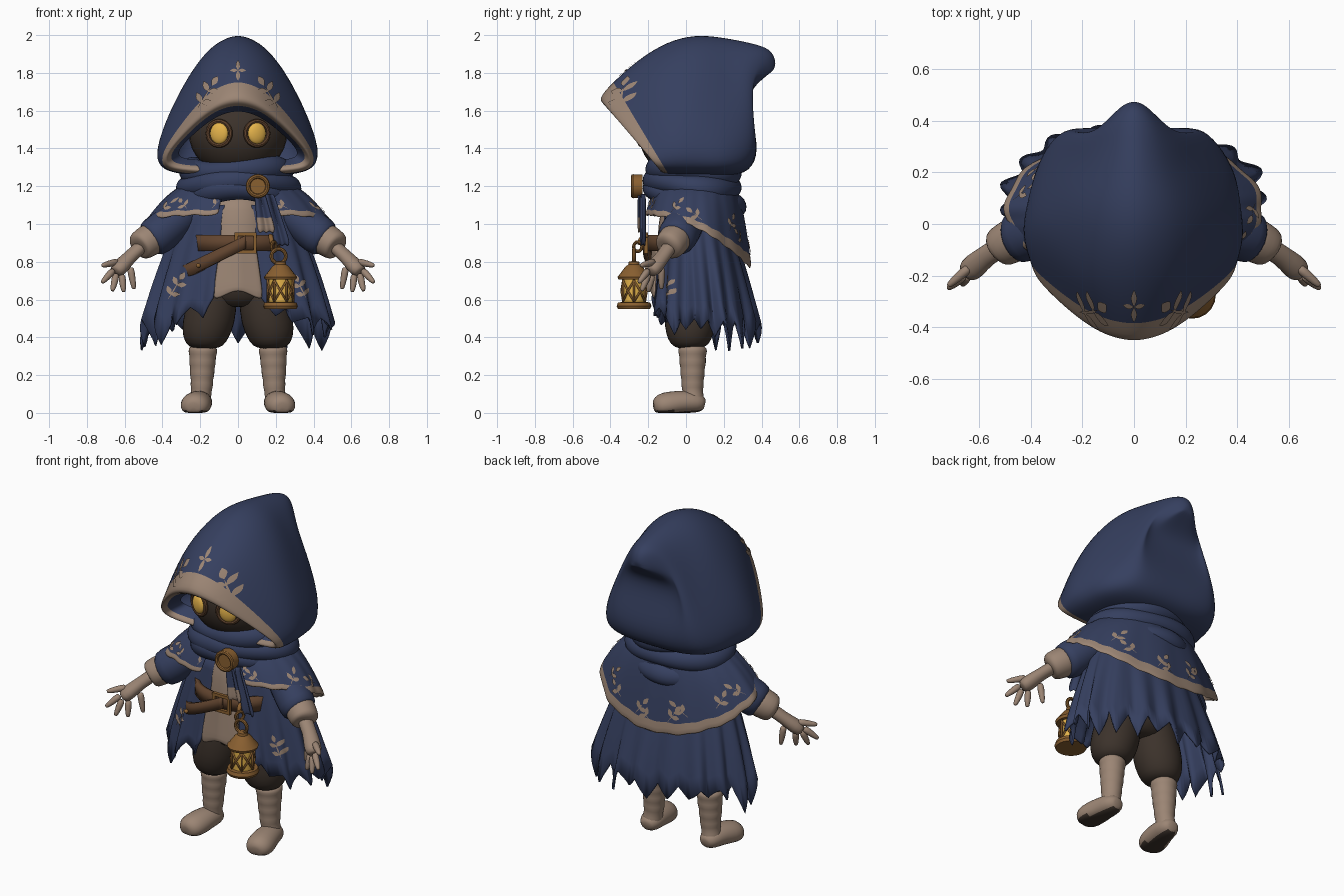
import bpy, bmesh, math, random
from math import sin, cos, pi, radians
from mathutils import Vector
from mathutils.bvhtree import BVHTree

random.seed(4)
if "Cube" in bpy.data.objects:
    bpy.data.objects.remove(bpy.data.objects["Cube"])


def material(name, r, g, b):
    m = bpy.data.materials.new(name)
    m.use_nodes = True
    m.diffuse_color = (r, g, b, 1)
    m.node_tree.nodes["Principled BSDF"].inputs["Base Color"].default_value = (r, g, b, 1)
    return m


NAVY = material("navy cloth", .036, .05, .115)
TAN = material("tan linen", .33, .235, .175)
DARK = material("dark brown cloth", .045, .032, .024)
LEATHER = material("brown leather", .12, .058, .028)
BRASS = material("aged brass", .25, .115, .03)
GLOW = material("amber glow", .78, .45, .07)


def surface(name, f, nu, nv, mats, rule=None, wrap=True, sub=1, thick=0):
    """Grid of points f(i, j), i around and j along."""
    bm = bmesh.new()
    cols = nu if wrap else nu + 1
    vs = [[bm.verts.new(f(i, j)) for i in range(cols)] for j in range(nv + 1)]
    for j in range(nv):
        for i in range(nu):
            k = (i + 1) % cols
            face = bm.faces.new((vs[j][i], vs[j][k], vs[j + 1][k], vs[j + 1][i]))
            face.smooth = True
            face.material_index = rule(i, j) if rule else 0
    bmesh.ops.remove_doubles(bm, verts=bm.verts, dist=1e-5)
    bmesh.ops.recalc_face_normals(bm, faces=bm.faces)
    me = bpy.data.meshes.new(name)
    bm.to_mesh(me)
    bm.free()
    ob = bpy.data.objects.new(name, me)
    bpy.context.collection.objects.link(ob)
    for m in mats:
        me.materials.append(m)
    if thick:
        s = ob.modifiers.new("thickness", 'SOLIDIFY')
        s.thickness, s.offset = thick, 0
    if sub:
        s = ob.modifiers.new("smooth", 'SUBSURF')
        s.levels = s.render_levels = sub
    return ob


def tube(name, pts, mat, sides=10, flat=1.0, sub=1):
    """Round limb through (x, y, z, radius) points, closed at both ends."""
    pts = [pts[0][:3] + (0,)] + list(pts) + [pts[-1][:3] + (0,)]
    p = [Vector(q[:3]) for q in pts]
    ref = Vector((0, 1, 0)) if abs((p[-1] - p[0]).normalized().z) > .8 else Vector((0, 0, 1))

    def f(i, j):
        d = p[min(j + 1, len(p) - 1)] - p[max(j - 1, 0)]
        s = d.cross(ref).normalized()
        u = s.cross(d).normalized()
        a = 2 * pi * i / sides
        v = p[j] + (s * cos(a) + u * sin(a) * flat) * pts[j][3]
        v.z = max(v.z, 0)
        return v
    return surface(name, f, sides, len(p) - 1, [mat], sub=sub)


def finish(ob, name, mat):
    ob.name = name
    ob.data.materials.append(mat)
    bpy.ops.object.shade_smooth_by_angle()
    return ob


def lathe(name, x, y, profile, mat, sides=20):
    f = lambda i, j: (x + profile[j][0] * cos(2 * pi * i / sides),
                      y + profile[j][0] * sin(2 * pi * i / sides), profile[j][1])
    ob = surface(name, f, sides, len(profile) - 1, [mat], sub=0)
    bpy.ops.object.select_all(action='DESELECT')
    ob.select_set(True)
    bpy.context.view_layer.objects.active = ob
    bpy.ops.object.shade_smooth_by_angle()
    return ob


def ball(name, loc, scale, mat):
    bpy.ops.mesh.primitive_uv_sphere_add(segments=28, ring_count=18, location=loc)
    ob = bpy.context.object
    ob.scale = scale
    return finish(ob, name, mat)


def ring(name, loc, major, minor, mat, rot=(pi / 2, 0, 0)):
    bpy.ops.mesh.primitive_torus_add(location=loc, rotation=rot, major_radius=major,
                                     minor_radius=minor, major_segments=28, minor_segments=8)
    return finish(bpy.context.object, name, mat)


def box(name, loc, size, mat):
    bpy.ops.mesh.primitive_cube_add(size=1, location=loc)
    ob = bpy.context.object
    ob.scale = size
    return finish(ob, name, mat)


def band(name, rx, ry, z, height, slope, a0, a1, mat):
    """Flat strap around the waist."""
    def f(i, j):
        a = radians(a0 + (a1 - a0) * i / 32)
        x = rx * sin(a)
        return (x, -ry * cos(a), z + slope * x + height * (j - .5))
    return surface(name, f, 32, 1, [mat], wrap=False, sub=0, thick=.025)


# Hood: rows of (top y, top z, bottom y, bottom z, half width), lining to tip
ROWS = [(-.34, 1.6, -.05, 1.34, .33), (-.43, 1.63, -.13, 1.31, .375), (-.475, 1.665, -.15, 1.285, .405),
        (-.4, 1.75, -.11, 1.27, .42), (-.26, 1.88, 0, 1.265, .435), (-.1, 1.98, .1, 1.265, .435),
        (.05, 2.015, .22, 1.265, .4), (.18, 2.0, .34, 1.29, .33), (.28, 1.98, .385, 1.4, .27),
        (.36, 1.96, .35, 1.56, .21), (.42, 1.94, .33, 1.69, .16), (.46, 1.91, .39, 1.76, .1),
        (.475, 1.86, .46, 1.81, .045), (.47, 1.83, .47, 1.83, 0)]
HALF = [(0, 0), (.05, .25), (.14, .44), (.3, .64), (.55, .85), (.8, 1), (.95, .96), (1, .75), (1.02, .4), (1.02, 0)]
LOOP = HALF + [(s, -f) for s, f in HALF[-2:0:-1]]


def hood_point(i, j):
    ty, tz, by, bz, w = ROWS[j]
    s, f = LOOP[i]
    x = w * f * (1 - .2 * max(0, 1 - s) * (j < 4))
    if j > 3:
        x *= 1 + .035 * sin(j * 2.1 + s * 7 + (f > 0))
    return (x, ty + (by - ty) * s, tz + (bz - tz) * s)


hood = surface("hood", hood_point, len(LOOP), len(ROWS) - 1, [NAVY, TAN],
               lambda i, j: int(j in (1, 2)), sub=2)

# Shadowed face and glowing eyes
ball("face", (0, -.03, 1.48), (.26, .22, .23), DARK)
for side, tag in ((1, "left"), (-1, "right")):
    ball(tag + "_eye", (side * .1, -.238, 1.48), (.05, .022, .056), GLOW).rotation_euler.z = side * .35
    ring(tag + "_eye_rim", (side * .1, -.232, 1.48), .064, .012, LEATHER, (pi / 2, 0, side * .35))

# Scarf rolls, lower toward the back
for n, (z, rx, ry, minor, tilt) in enumerate(((1.28, .24, .19, .07, .05), (1.2, .27, .2, .068, .12),
                                              (1.13, .23, .22, .06, .3))):
    def roll(i, j):
        a, b = 2 * pi * i / 32, 2 * pi * j / 10
        m = minor * (1 + .14 * sin(3 * a + n * 2))
        y = -(ry + m * cos(b)) * cos(a)
        return ((rx + m * cos(b)) * sin(a), y + .04, z - tilt * y * .6 + m * sin(b) + .012 * sin(2 * a + n))
    surface("scarf_roll_%d" % (n + 1), roll, 32, 10, [NAVY])


# Capelet with trimmed hem
def hem_height(a):
    return 1.045 - .28 * ((1 - cos(a)) / 2) ** 2


def capelet_point(i, j):
    a = radians(12 + 336 * i / 72)
    t = (0, .15, .3, .45, .6, .75, .9, 1.0)[j]
    r = t ** .8
    wave = 1 + .015 * t * sin(a * 11)
    z = 1.22 + (hem_height(a) - 1.22) * t ** 1.5 + .006 * t * sin(a * 23)
    return ((.22 + .28 * r) * sin(a) * wave, .06 - (.18 + .1 * r) * cos(a) * wave, z)


capelet = surface("capelet", capelet_point, 72, 7, [NAVY, TAN], lambda i, j: int(j == 6),
                  wrap=False, sub=1, thick=.012)

# Ragged pleated cloak, open at the front
TEETH = [random.uniform(.04, .17) for _ in range(40)]


def cloak_point(i, j):
    a, t = radians(15 + 330 * i / 168), j / 8
    pleat = 1 + .05 * t * sin(a * 17) + .02 * t * sin(a * 7)
    edge = max(0, 1 - min(i, 168 - i) / 16)
    spike = TEETH[i // 8] * (1 - abs(i % 8 / 4 - 1)) + .03 * (1 - cos(a)) / 2 - .1 * edge
    return ((.27 + .225 * t ** .8) * sin(a) * pleat, .05 + .05 * t - (.16 + .12 * t) * cos(a) * pleat,
            1.1 - .59 * t - spike * t ** 4)


cloak = surface("cloak", cloak_point, 168, 8, [NAVY], wrap=False, sub=0, thick=.012)

# Torso, tabard and hips
tube("torso", [(0, .02, 1.16, .16), (0, .02, 1.0, .19), (0, .02, .85, .2), (0, .02, .72, .19)], TAN, 16, .9)
tube("hips", [(0, .02, .76, .19), (0, .02, .66, .2), (0, .02, .56, .15)], DARK, 16, .8)
surface("tabard", lambda i, j: ((i / 8 - .5) * (.19 + .02 * j), -.175 - .004 * j + abs(i / 8 - .5) * .05,
                                .9 - .07 * j - .025 * (j == 4) * cos(i * pi / 4)),
        8, 4, [TAN], wrap=False, sub=1, thick=.015)

# Belts and buckle
band("waist_belt", .24, .195, .9, .085, 0, 0, 360, LEATHER)
band("slung_belt", .3, .215, .885, .07, .5, -75, 8, LEATHER)
for s in (-1, 1):
    box("buckle_side", (.04 + s * .05, -.212, .9), (.018, .02, .11), BRASS)
    box("buckle_bar", (.04, -.212, .9 + s * .046), (.11, .02, .018), BRASS)
    ball("belt_stud", (-.16 + s * .05, -.2, .805 + s * .025), (.012, .012, .012), BRASS)

# Clasp and scarf tails
bpy.ops.mesh.primitive_cylinder_add(vertices=28, radius=.062, depth=.05, location=(.105, -.255, 1.2),
                                    rotation=(pi / 2, 0, 0))
finish(bpy.context.object, "clasp", BRASS)
ring("clasp_rim", (.105, -.28, 1.2), .052, .012, BRASS)
for n, (x, drift, length, width) in enumerate(((.115, .035, .19, .08), (.165, .07, .26, .07))):
    surface("scarf_tail", lambda i, j: (x + drift * j / 6 + (i / 6 - .5) * width * (.7 + j / 12),
                                        -.24 - .015 * sin(i * 1.5) + .012 * n,
                                        1.16 - length * j / 6 - .03 * (j == 6) * (i % 2)),
            6, 6, [NAVY, TAN], lambda i, j: int(j >= 4 and n == 0), wrap=False, sub=1, thick=.012)

# Arms, hands, trousers and wrapped boots, both sides
FINGERS = ((.72, -.24, .78), (.72, -.25, .69), (.665, -.235, .645), (.605, -.2, .64), (.55, -.13, .655))
ROOTS = ((.64, -.17, .8), (.66, -.2, .755), (.645, -.2, .735), (.615, -.18, .73), (.57, -.13, .77))
for s, tag in ((1, "left_"), (-1, "right_")):
    def limb(name, pts, mat, **kw):
        return tube(tag + name, [(s * p[0],) + tuple(p[1:]) for p in pts], mat, **kw)
    limb("sleeve", [(.24, .03, 1.08, .09), (.34, 0, 1.01, .11), (.44, -.05, .93, .115), (.47, -.06, .91, .1)], NAVY)
    limb("cuff", [(.43, -.045, .94, .07), (.445, -.05, .93, .092), (.5, -.08, .895, .085), (.525, -.095, .88, .08),
                  (.53, -.1, .875, .05)], TAN, sides=14)
    limb("forearm", [(.5, -.08, .89, .05), (.57, -.12, .83, .04), (.62, -.165, .775, .055), (.65, -.19, .745, .045)],
         TAN, flat=.85)
    for n, (root, tip) in enumerate(zip(ROOTS, FINGERS)):
        mid = tuple((a + b) / 2 for a, b in zip(root, tip))
        limb("finger_%d" % (n + 1), [root + (.022,), mid + (.02,), tip + (.013,)], TAN, sides=8)
    limb("trouser_leg", [(.11, .02, .74, .11), (.13, .02, .62, .13), (.15, .02, .5, .14), (.175, .02, .42, .13),
                         (.18, .02, .36, .105), (.18, .02, .34, .06)], DARK, sides=16)
    wraps = [(.185 + .001 * k, .035, .355 - .03 * k, (.078 - .0028 * k) * (1.08 if k % 2 else .95))
             for k in range(9)]
    limb("boot_wraps", wraps + [(.2, .04, .07, .06), (.2, .04, .02, .06)], TAN, sides=14)
    foot = limb("foot", [(.198, .1, .045, .04), (.2, .06, .055, .068), (.208, -.01, .058, .074),
                         (.22, -.08, .045, .084), (.232, -.14, .036, .08), (.236, -.17, .03, .045)],
                TAN, sides=14, flat=.85)
    foot.data.materials.append(DARK)
    for face in foot.data.polygons:
        face.material_index = int(face.normal.z < -.75)

# Lantern hung from the belt
LX, LY = .225, -.275
lathe("lantern_base", LX, LY, [(0, .55), (.085, .55), (.092, .565), (.085, .585), (0, .59)], BRASS)
lathe("lantern_glass", LX, LY, [(0, .58), (.062, .58), (.062, .72), (0, .72)], GLOW)
lathe("lantern_roof", LX, LY, [(0, .705), (.082, .705), (.088, .72), (.075, .735), (.045, .775), (.03, .785),
                               (.028, .8), (0, .805)], BRASS)
for k in range(6):
    a, b = 2 * pi * k / 6, 2 * pi * (k + 1) / 6
    at = lambda w, z: (LX + .067 * cos(w), LY + .067 * sin(w), z, .006)
    m = (a + b) / 2
    tube("lantern_post", [at(a, .58), at(a, .71)], BRASS, 6, sub=0)
    for z0, z1 in ((.59, .7), (.7, .59)):
        tube("lantern_lattice", [at(a, z0), at(m, .645), at(b, z1)], BRASS, 5, sub=0)
ring("lantern_handle", (LX - .01, LY, .83), .038, .01, BRASS)
ring("chain_link", (.19, -.255, .88), .025, .009, BRASS, (pi / 2, 0, pi / 3))
tube("belt_hook", [(.17, -.2, .94, .014), (.175, -.24, .93, .014), (.18, -.25, .89, .014)], BRASS, 8)


# Embroidery: thin leaves laid onto the cloth along a direction
def embroider(name, target, sprigs, half=.17):
    bpy.context.view_layer.update()
    tree = BVHTree.FromObject(target, bpy.context.evaluated_depsgraph_get())
    for centre, aim, leaves in sprigs:
        across = aim.cross(Vector((0, 0, 1))).normalized()
        for x, z, ang, length, width in leaves:
            pts = {}
            for j in range(7):
                for i in range(3):
                    l, w = length * j / 6, (i - 1) * width * length * sin(pi * j / 6)
                    px, pz = x + l * cos(ang) - w * sin(ang), z + l * sin(ang) + w * cos(ang)
                    p = centre + across * px + Vector((0, 0, pz))
                    hit, normal, _, _ = tree.ray_cast(p - aim * 2, aim)
                    if hit:
                        pts[i, j] = hit + normal * (-.005 if normal.dot(aim) > 0 else .005)
            if len(pts) == 21 and all((pts[1, j] - pts[1, j + 1]).length < length * .5 for j in range(6)):
                surface(name, lambda i, j: pts[i, j], 2, 6, [TAN], wrap=False, sub=0)


def sprig(length, ang, pairs, leaf):
    out = [(0, 0, ang, length, .03), (length * cos(ang), length * sin(ang), ang, leaf, .27)]
    for k in range(pairs):
        d = length * (k + .5) / pairs
        out += [(d * cos(ang), d * sin(ang), ang + s * .95, leaf, .27) for s in (-1, 1)]
    return out


FRONT = Vector((0, 1, 0))
star = [(0, 0, k * pi / 2, .055 if k % 2 else .042, .2) for k in range(4)]
embroider("hood_embroidery", hood, [(Vector((0, 0, 1.81)), FRONT, star)] + [
    (Vector((s * .21, 0, 1.61)), FRONT, sprig(.14, pi / 2 + s * .55, 2, .06)) for s in (-1, 1)])
trail = []
for k in range(15):
    a = radians(28 + 304 * k / 14)
    back = (1 - cos(a)) / 2
    start = Vector((0, .06, hem_height(a) + .035 + .03 * back))
    trail.append((start, Vector((-sin(a), cos(a), 0)),
                  sprig(.05 + .03 * back, pi / 2 + (.9 if k % 2 else -.6), 1, .032 + .018 * back)))
embroider("capelet_embroidery", capelet, trail)
embroider("cloak_embroidery", cloak, [(Vector((-.37, 0, .6)), FRONT, sprig(.12, 1.0, 2, .05)),
                                      (Vector((.36, 0, .6)), FRONT, sprig(.1, 2.0, 2, .045))])
